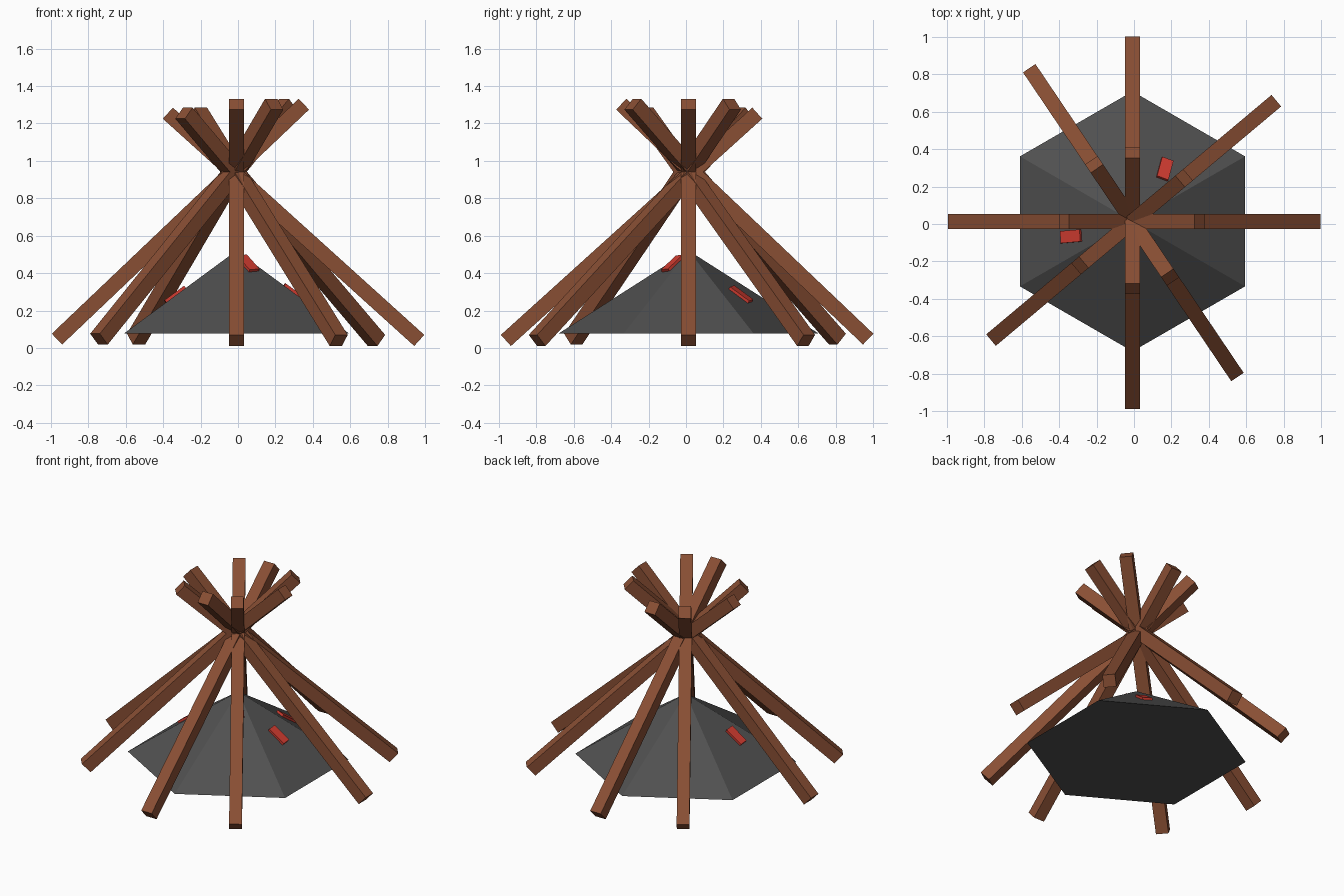
import bpy
from math import radians, cos, sin, atan2
from mathutils import Matrix, Vector

default = bpy.data.objects.get("Cube")
if default:
    bpy.data.objects.remove(default, do_unlink=True)

CENTRE = Vector((-0.008, 0.014, 0))


def make_material(name, rgb):
    mat = bpy.data.materials.new(name)
    mat.use_nodes = True
    color = (*rgb, 1)
    mat.diffuse_color = color
    mat.node_tree.nodes["Principled BSDF"].inputs["Base Color"].default_value = color
    return mat


wood = make_material("brown_wood", (0.25, 0.077, 0.034))
ash = make_material("dark_ash", (0.08, 0.08, 0.08))
glow = make_material("ember_red", (0.64, 0.045, 0.03))


def box(name, size, matrix, mat):
    bpy.ops.mesh.primitive_cube_add(size=1)
    obj = bpy.context.object
    obj.name = name
    obj.data.transform(Matrix.Diagonal((*size, 1)))
    obj.matrix_world = matrix
    obj.data.materials.append(mat)


def radial_frame(angle, r, z, pitch, roll=0):
    """Local x runs outwards from the centre, tipped down by pitch."""
    turn = Matrix.Rotation(radians(angle), 4, 'Z')
    place = Matrix.Translation((r, 0, z))
    tilt = Matrix.Rotation(pitch, 4, 'Y') @ Matrix.Rotation(radians(roll), 4, 'Z')
    return Matrix.Translation(CENTRE) @ turn @ place @ tilt


# Leaning logs: foot radius, foot height, tip radius, tip height
SHALLOW = (0.977, 0.04, -0.367, 1.255)
STEEP = (0.96, 0.047, -0.36, 1.303)
logs = [(0, SHALLOW), (40, SHALLOW), (90, STEEP), (124, STEEP),
        (180, STEEP), (220, STEEP), (270, SHALLOW), (304, SHALLOW)]
for i, (angle, (r0, z0, r1, z1)) in enumerate(logs):
    length = Vector((r0 - r1, z1 - z0)).length
    pitch = atan2(z1 - z0, r0 - r1)
    frame = radial_frame(angle, (r0 + r1) / 2, (z0 + z1) / 2, pitch)
    box(f"log_{i + 1}", (length, 0.08, 0.08), frame, wood)

# Six-sided ash heap
BASE, APEX, RADIUS = 0.077, 0.52, 0.695
bpy.ops.mesh.primitive_cone_add(vertices=6, radius1=RADIUS, radius2=0, depth=APEX - BASE,
                                location=CENTRE + Vector((0, 0, (APEX + BASE) / 2)))
heap = bpy.context.object
heap.name = "ash_heap"
heap.data.materials.append(ash)

# Embers half sunk into the sloping faces: face angle, radius, sideways shift, roll
apothem = RADIUS * cos(radians(30))
slope = atan2(APEX - BASE, apothem)
embers = [(0, 0.305, 0.0, 4), (60, 0.325, -0.01, 12), (180, 0.325, 0.08, 4), (300, 0.1, 0.01, 8)]
for i, (angle, r, shift, roll) in enumerate(embers):
    z = APEX - r * (APEX - BASE) / apothem
    frame = radial_frame(angle, r, z, slope, roll)
    side = Vector((-sin(radians(angle)), cos(radians(angle)), 0)) * shift
    box(f"ember_{i + 1}", (0.13, 0.065, 0.03), Matrix.Translation(side) @ frame, glow)
